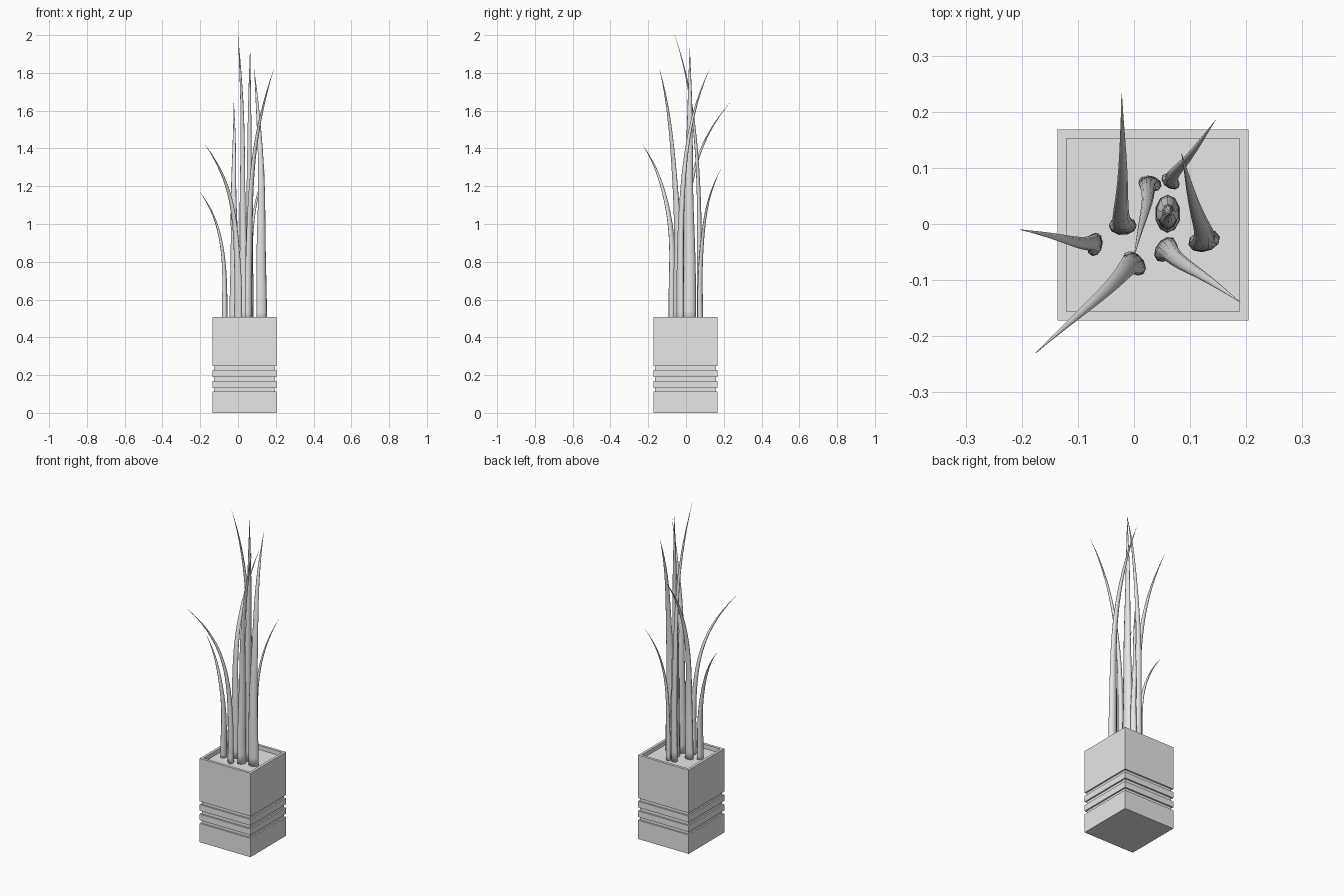
import bpy, bmesh, math, random
from mathutils import Vector

random.seed(4)
if "Cube" in bpy.data.objects:
    bpy.data.objects.remove(bpy.data.objects["Cube"], do_unlink=True)

grey = bpy.data.materials.new("plain grey")
grey.use_nodes = True
grey.diffuse_color = (0.8, 0.8, 0.8, 1)
grey.node_tree.nodes["Principled BSDF"].inputs["Base Color"].default_value = (0.8, 0.8, 0.8, 1)


def loft(name, rings, smooth=False):
    """Skin a stack of rings and cap both ends."""
    bm = bmesh.new()
    rows = [[bm.verts.new(p) for p in ring] for ring in rings]
    n = len(rows[0])
    for a, b in zip(rows, rows[1:]):
        for i in range(n):
            j = (i + 1) % n
            bm.faces.new((a[i], a[j], b[j], b[i]))
    bm.faces.new(rows[0][::-1])
    bm.faces.new(rows[-1])
    bmesh.ops.recalc_face_normals(bm, faces=bm.faces)
    mesh = bpy.data.meshes.new(name)
    bm.to_mesh(mesh)
    bm.free()
    mesh.materials.append(grey)
    obj = bpy.data.objects.new(name, mesh)
    bpy.context.collection.objects.link(obj)
    if smooth:
        mesh.shade_smooth()
    return obj


# Square planter: half-width and height profile with three grooves and a sunken soil bed
CX, CY, HALF, GROOVE = 0.034, -0.002, 0.17, 0.161
TOP, SOIL = 0.507, 0.482
profile = [(HALF, 0)]
for low, high in ((0.114, 0.133), (0.170, 0.191), (0.228, 0.247)):
    profile += [(HALF, low), (GROOVE, low), (GROOVE, high), (HALF, high)]
profile += [(HALF, TOP), (HALF - 0.016, TOP), (HALF - 0.016, SOIL)]
corners = ((-1, -1), (1, -1), (1, 1), (-1, 1))
loft("planter", [[(CX + sx * h, CY + sy * h, z) for sx, sy in corners] for h, z in profile])


# Leaves: upright stalks that arch toward the tip, flattened across the bend
def leaf(name, base, tip, height, half_width, power=4.0, sides=10, steps=22):
    bend = Vector((tip[0] - base[0], tip[1] - base[1], 0))
    out = bend.normalized() if bend.length > 0.02 else Vector((1, 0, 0))
    across = Vector((-out.y, out.x, 0))
    phase = random.uniform(0, 6.28)

    def centre(t):
        sway = 0.003 * math.sin(9 * t + phase) * t * (1 - t) * 4
        p = Vector((base[0], base[1], SOIL - 0.01)) + bend * t ** power + across * sway
        p.z += (height - SOIL + 0.01) * t
        return p

    rings = []
    for k in range(steps + 1):
        t = k / steps
        tangent = (centre(t + 0.01) - centre(t - 0.01 if t > 0.01 else 0)).normalized()
        normal = across.cross(tangent)
        w = half_width * max(0.02, (1 - t ** 2.6) * (0.88 + 0.12 * math.cos(5 * t)))
        c = centre(t)
        rings.append([c + across * (w * math.cos(a)) + normal * (0.68 * w * math.sin(a))
                      for a in (2 * math.pi * i / sides for i in range(sides))])
    loft(name, rings, True)


leaf("leaf_short_right", (-0.070, -0.036), (-0.203, -0.010), 1.17, 0.021)
leaf("leaf_front_right", (0.000, -0.070), (-0.175, -0.230), 1.42, 0.025)
leaf("leaf_back", (-0.020, -0.003), (-0.022, 0.232), 1.64, 0.025, 4.4)
leaf("leaf_tallest", (0.028, 0.072), (0.000, -0.060), 2.00, 0.021)
leaf("leaf_centre", (0.060, 0.018), (0.064, 0.020), 1.93, 0.034)
leaf("leaf_back_left", (0.065, 0.076), (0.145, 0.185), 1.29, 0.018)
leaf("leaf_left", (0.125, -0.030), (0.085, 0.125), 1.82, 0.029)
leaf("leaf_front_left", (0.056, -0.045), (0.190, -0.140), 1.82, 0.025, 3.5)
